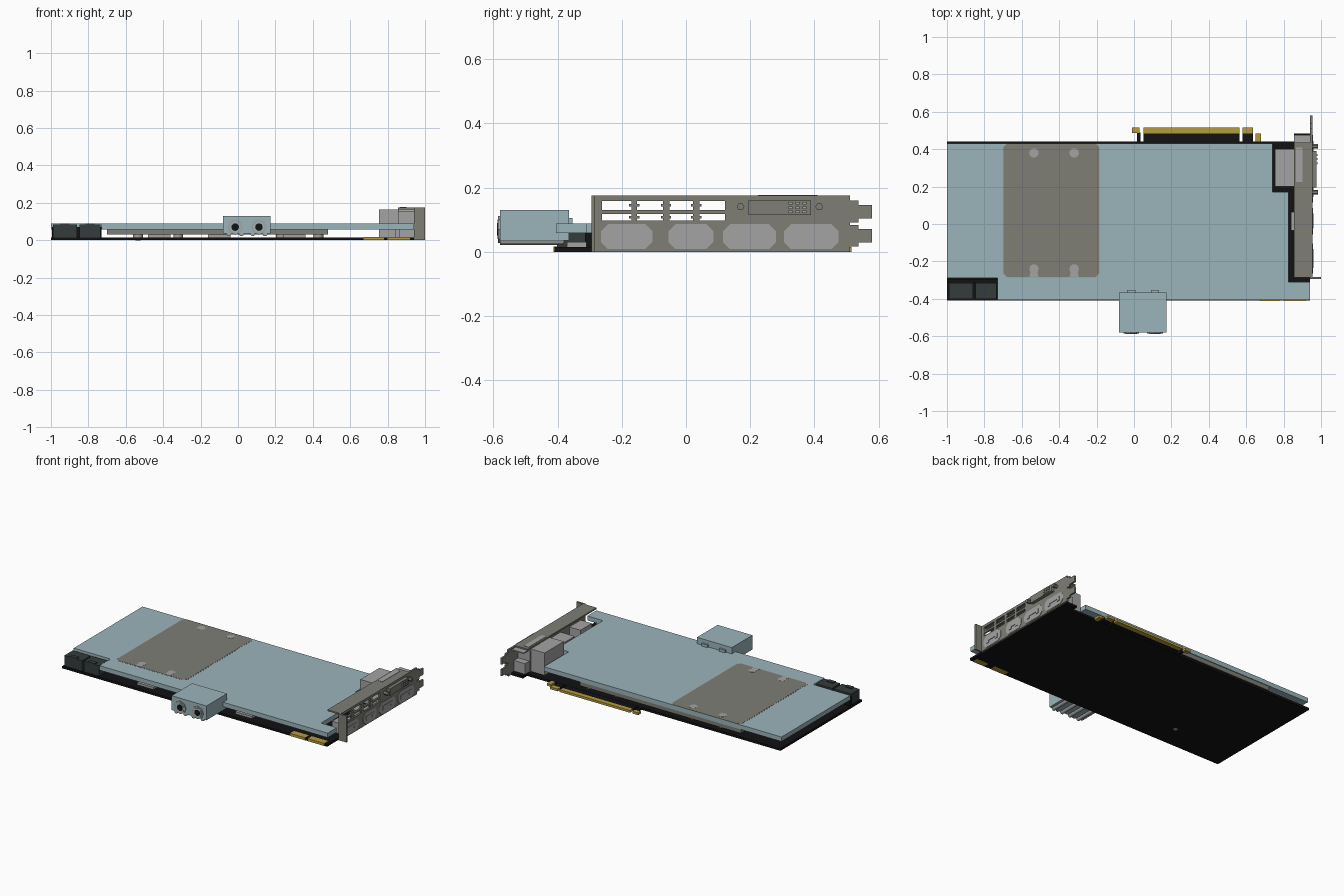
import bpy, bmesh, math
from mathutils import Matrix, Vector

if "Cube" in bpy.data.objects:
    bpy.data.objects.remove(bpy.data.objects["Cube"])


def material(name, r, g, b):
    m = bpy.data.materials.new(name)
    m.use_nodes = True
    m.diffuse_color = (r, g, b, 1)
    m.node_tree.nodes["Principled BSDF"].inputs["Base Color"].default_value = (r, g, b, 1)
    return m


BLUE = material("pale blue", .33, .46, .50)
BROWN = material("warm grey", .21, .21, .18)
GREY = material("light grey", .37, .37, .37)
BLACK = material("board black", .006, .006, .007)
GOLD = material("contact gold", .46, .33, .05)
DARK = material("connector charcoal", .035, .045, .045)


def finish(name, bm, mat):
    bmesh.ops.recalc_face_normals(bm, faces=bm.faces)
    mesh = bpy.data.meshes.new(name)
    bm.to_mesh(mesh)
    bm.free()
    mesh.materials.append(mat)
    ob = bpy.data.objects.new(name, mesh)
    bpy.context.collection.objects.link(ob)
    return ob


def add_box(bm, xs, ys, zs):
    size = [b - a for a, b in (xs, ys, zs)]
    mid = [(a + b) / 2 for a, b in (xs, ys, zs)]
    return bmesh.ops.create_cube(bm, size=1, matrix=Matrix.Translation(mid) @ Matrix.Diagonal((*size, 1)))


def box(name, mat, xs, ys, zs):
    bm = bmesh.new()
    add_box(bm, xs, ys, zs)
    return finish(name, bm, mat)


def prism(name, mat, outline, low, high, axis="z"):
    """Extrude a 2D outline: xy along z, or yz along x."""
    place = (lambda p, h: (p[0], p[1], h)) if axis == "z" else (lambda p, h: (h, p[0], p[1]))
    bm = bmesh.new()
    face = bm.faces.new([bm.verts.new(place(p, low)) for p in outline])
    move = Vector(place((0, 0), high - low))
    new = bmesh.ops.extrude_face_region(bm, geom=[face], use_keep_orig=True)
    bmesh.ops.translate(bm, vec=move, verts=[v for v in new["geom"] if isinstance(v, bmesh.types.BMVert)])
    return finish(name, bm, mat)


def cylinder(name, mat, center, radius, depth, axis="z", sides=24):
    turn = {"z": Matrix(), "y": Matrix.Rotation(math.pi / 2, 4, "X"),
            "x": Matrix.Rotation(math.pi / 2, 4, "Y")}[axis]
    bm = bmesh.new()
    bmesh.ops.create_cone(bm, cap_ends=True, segments=sides, radius1=radius, radius2=radius,
                          depth=depth, matrix=Matrix.Translation(center) @ turn)
    return finish(name, bm, mat)


def chamfered(a0, a1, b0, b1, c):
    return [(a0 + c, b0), (a1 - c, b0), (a1, b0 + c), (a1, b1 - c),
            (a1 - c, b1), (a0 + c, b1), (a0, b1 - c), (a0, b0 + c)]


# Circuit board and its rear tab
box("circuit_board", BLACK, (-1, .94), (-.41, .44), (0, .015))
box("board_rear_tab", BLACK, (.855, .94), (.44, .485), (0, .015))

# Edge connector with gold contacts
for a, b in ((.05, .565), (.58, .635), (.015, .035)):
    box("edge_connector_tongue", BLACK, (a, b), (.44, .49), (.001, .014))
for a, b, y0, y1 in ((.05, .565, .485, .515), (.58, .635, .485, .515),
                     (-.01, .03, .487, .515), (.65, .68, .44, .485)):
    box("edge_contacts", GOLD, (a, b), (y0, y1), (0, .015))
for a, b in ((.67, .78), (.80, .92)):
    box("bridge_contacts", GOLD, (a, b), (-.412, -.37), (-.0, .017))

# Cooling block: cold plate, standoffs, cover
box("cold_plate", BROWN, (-.70, .48), (-.29, .425), (.03, .06))
for x in (-.535, -.32, .23, .43):
    for y in (-.24, .38):
        cylinder("standoff", GREY, (x, y, .0225), .026, .015)
for x in (-.42, -.1, .3):
    box("front_component", GREY, (x - .06, x + .06), (-.37, -.31), (.015, .03))

cover = [(-1, .43), (-1, -.29), (-.73, -.29), (-.73, -.405), (.94, -.405),
         (.94, -.31), (.825, -.31), (.825, .17), (.74, .17), (.74, .43)]
prism("cover", BLUE, cover, .058, .088)

# Metal window in the cover, with screws
prism("cover_window_rim", GREY, chamfered(-.702, -.183, -.288, .43, .02), .087, .0885)
prism("cover_window", BROWN, chamfered(-.697, -.188, -.283, .43, .02), .0875, .0895)
for x in (-.535, -.32):
    for y in (-.24, .38):
        cylinder("window_screw", GREY, (x, y, .0895), .025, .002)
    prism("screw_lobe", GREY, [(x - .025, -.283), (x + .025, -.283), (x + .014, -.24), (x - .014, -.24)],
          .0885, .0904)
cylinder("underside_screw", GREY, (-.535, -.25, .001), .014, .004)

# Power sockets
for a, b in ((-.99, -.86), (-.848, -.735)):
    box("power_socket", DARK, (a, b), (-.402, -.315), (.015, .085))
    mid = (a + b) / 2
    box("power_latch", DARK, (mid - .025, mid + .025), (-.402, -.375), (.085, .09))
box("power_socket_back", BLACK, (-.995, -.73), (-.315, -.295), (.015, .07))

# Coolant port block with two fittings
box("port_block", BLUE, (-.08, .175), (-.58, -.365), (.035, .13))
for x in (-.015, .112):
    cylinder("port_fitting", GREY, (x, -.581, .07), .042, .008, "y", 8)
    cylinder("port_rim", BLUE, (x, -.583, .07), .03, .008, "y")
    cylinder("port_hole", BLACK, (x, -.584, .07), .02, .008, "y")
    box("port_nub", BLUE, (x - .022, x + .022), (-.37, -.353), (.085, .105))
    for side in (-1, 1):
        cylinder("port_bolt", GREY, (x + side * .033, -.48, .034), .013, .2, "y", 12)

# Bracket plate: grid of cells with the vent openings left out
ys = [-.295, -.262, -.17, -.152, -.072, -.052, .022, .042, .122, .51]
zs = [0, .098, .118, .130, .158, .175]
bm = bmesh.new()
verts = {(i, j): bm.verts.new((.942, y, z)) for i, y in enumerate(ys) for j, z in enumerate(zs)}
for i in range(len(ys) - 1):
    for j in range(len(zs) - 1):
        vent = j in (1, 3) and i % 2 == 1 and i < 8
        if not vent:
            bm.faces.new([verts[i, j], verts[i + 1, j], verts[i + 1, j + 1], verts[i, j + 1]])
plate = finish("bracket_plate", bm, BROWN)
thick = plate.modifiers.new("thickness", "SOLIDIFY")
thick.thickness = .012
thick.offset = 0
plate.location.x = .006

# Bracket folds, bars between vents, and end tabs
box("bracket_flange", BROWN, (.855, .954), (-.285, .435), (.165, .175))
box("bracket_flange_end", GREY, (.855, .942), (.43, .475), (.158, .166))
box("bracket_lip", BROWN, (.942, 1), (-.295, -.284), (0, .175))
for y in (-.161, -.062, .032):
    for z in (.108, .145):
        box("vent_bar", BROWN, (.943, .953), (y - .016, y + .016), (z - .004, z + .004))
for z in (.05, .125):
    box("bracket_neck", BROWN, (.942, .954), (.51, .537), (z - .034, z + .034))
    box("bracket_tab", BROWN, (.942, .954), (.535, .58), (z - .021, z + .021))

# Display sockets along the board
for y0, y1, back in ((-.265, -.105, .86), (-.055, .085, .84), (.115, .28, .86), (.305, .475, .86)):
    box("display_socket_body", GREY, (back, .942), (y0 + .02, y1 - .02), (.015, .085))
    prism("display_socket_face", GREY, chamfered(y0, y1, .008, .086, .022), .95, .9565, "x")
    slot = [(y0 + .03, .032), (y0 + .05, .032), (y0 + .05, .046), (y1 - .05, .046),
            (y1 - .05, .032), (y1 - .03, .032), (y1 - .03, .06), (y0 + .03, .06)]
    prism("display_socket_slot", GREY, slot, .955, .960, "x")

# Large video socket with its screws
box("video_socket_body", GREY, (.755, .857), (.20, .40), (.015, .163))
box("video_socket_neck", GREY, (.855, .945), (.22, .41), (.015, .155))
box("video_socket_shell", BROWN, (.95, .975), (.195, .39), (.115, .16))
box("video_socket_top_patch", GREY, (.865, .90), (.225, .41), (.17, .177))
for y in (.17, .415):
    cylinder("video_socket_screw", BROWN, (.967, y, .14), .012, .035, "x", 6)
for i in range(3):
    for j in range(3):
        y, z = .325 + i * .022, .124 + j * .0135
        box("video_socket_pin", GREY, (.97, .98), (y - .006, y + .006), (z - .004, z + .004))
